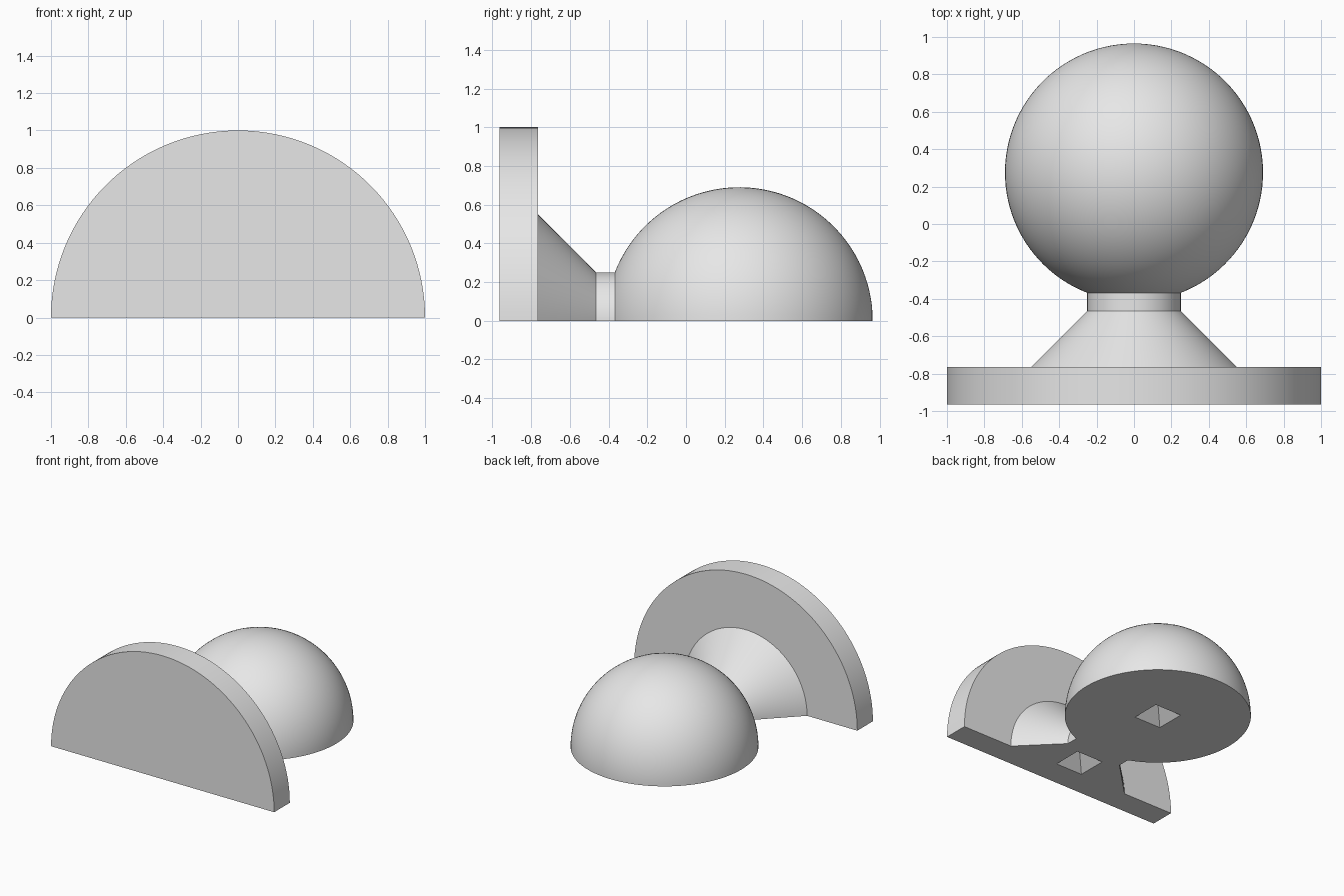
import bpy, bmesh, math
from mathutils import Matrix

if "Cube" in bpy.data.objects:
    bpy.data.objects.remove(bpy.data.objects["Cube"])

grey = bpy.data.materials.new("light grey")
grey.diffuse_color = (0.8, 0.8, 0.8, 1.0)
grey.use_nodes = True
grey.node_tree.nodes["Principled BSDF"].inputs["Base Color"].default_value = grey.diffuse_color

SEG = 64                      # steps around the half turn
HEAD_R, HEAD_Y = 0.69, 0.275  # ball radius and centre
NECK_R = 0.25
FRONT = -0.965


def make_object(name, bm):
    mesh = bpy.data.meshes.new(name)
    bm.to_mesh(mesh)
    bm.free()
    mesh.materials.append(grey)
    ob = bpy.data.objects.new(name, mesh)
    bpy.context.collection.objects.link(ob)
    return ob


# profile (radius, y): foot plate, cone, neck
profile = [(0, FRONT), (1, FRONT), (1, -0.765), (0.55, -0.765), (NECK_R, -0.465)]
# round head, from the neck to the far pole
start = math.asin(NECK_R / HEAD_R)
for i in range(49):
    a = start + (math.pi - start) * i / 48
    profile.append((HEAD_R * math.sin(a), HEAD_Y - HEAD_R * math.cos(a)))
profile[-1] = (0, HEAD_Y + HEAD_R)

# half turn of the profile around the long axis
bm = bmesh.new()
rows = [[bm.verts.new((r * math.cos(math.pi * k / SEG), y, r * math.sin(math.pi * k / SEG)))
         for r, y in profile] for k in range(SEG + 1)]
for a, b in zip(rows, rows[1:]):
    for i in range(len(profile) - 1):
        bm.faces.new((a[i], a[i + 1], b[i + 1], b[i]))
bmesh.ops.remove_doubles(bm, verts=bm.verts, dist=1e-5)

# flat underside
bmesh.ops.holes_fill(bm, edges=[e for e in bm.edges if e.is_boundary], sides=0)
bmesh.ops.recalc_face_normals(bm, faces=bm.faces)
body = make_object("half_turned_body", bm)

# two pyramid-shaped alignment sockets in the underside
bm = bmesh.new()
DEPTH, BELOW = 0.12, 0.05
for y in (HEAD_Y, -0.63):
    bmesh.ops.create_cone(
        bm, cap_ends=True, segments=4, radius1=(DEPTH + BELOW) * math.sqrt(2), radius2=0,
        depth=DEPTH + BELOW,
        matrix=Matrix.Translation((0, y, (DEPTH - BELOW) / 2)) @ Matrix.Rotation(math.pi / 4, 4, 'Z'))
bmesh.ops.remove_doubles(bm, verts=bm.verts, dist=1e-5)
bmesh.ops.recalc_face_normals(bm, faces=bm.faces)
cutter = make_object("socket_cutter", bm)
cutter.hide_render = True

mod = body.modifiers.new("sockets", 'BOOLEAN')
mod.operation = 'DIFFERENCE'
mod.solver = 'EXACT'
mod.object = cutter
bpy.context.view_layer.objects.active = body
body.select_set(True)
bpy.ops.object.modifier_apply(modifier=mod.name)
bpy.data.objects.remove(cutter)

bpy.ops.object.shade_smooth_by_angle(angle=math.radians(30))
